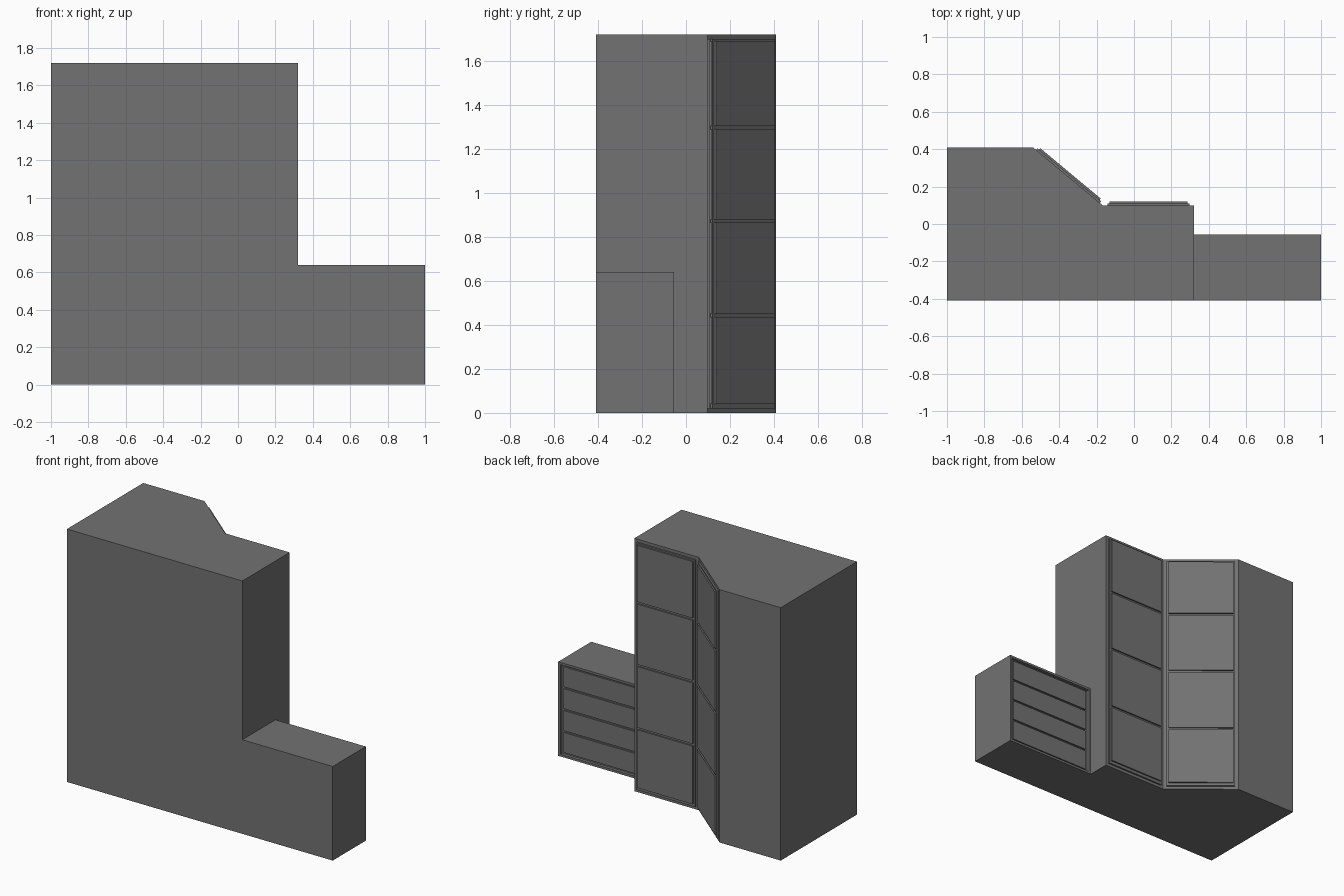
import bpy, bmesh, math
from mathutils import Vector, Matrix

if "Cube" in bpy.data.objects:
    bpy.data.objects.remove(bpy.data.objects["Cube"])

grey = bpy.data.materials.new("dark grey")
grey.diffuse_color = (0.17, 0.17, 0.17, 1)
grey.use_nodes = True
grey.node_tree.nodes["Principled BSDF"].inputs["Base Color"].default_value = grey.diffuse_color


def finish(name, bm):
    bmesh.ops.recalc_face_normals(bm, faces=bm.faces)
    me = bpy.data.meshes.new(name)
    bm.to_mesh(me)
    bm.free()
    me.materials.append(grey)
    ob = bpy.data.objects.new(name, me)
    bpy.context.collection.objects.link(ob)
    return ob


def prism(name, outline, z0, z1):
    bm = bmesh.new()
    f = bm.faces.new([bm.verts.new((x, y, z0)) for x, y in outline])
    top = bmesh.ops.extrude_face_region(bm, geom=[f])["geom"]
    bmesh.ops.translate(bm, vec=(0, 0, z1 - z0),
                        verts=[v for v in top if isinstance(v, bmesh.types.BMVert)])
    return finish(name, bm)


def slab(name, a, b, margin, z0, z1, d0, d1):
    """Plate along wall a-b, trimmed by margin, from depth d0 to d1 outwards."""
    a, b = Vector(a), Vector(b)
    u = (b - a).normalized()
    n = Vector((-u.y, u.x))
    p, q = a + u * margin, b - u * margin
    return prism(name, [p + n * d0, q + n * d0, q + n * d1, p + n * d1], z0, z1)


# Tall corner wardrobe body with a slanted face
A, B, C = (-0.54, 0.41), (-0.165, 0.098), (0.32, 0.098)
prism("wardrobe_body", [(-1, -0.41), (-1, 0.41), A, B, C, (0.32, -0.41)], 0, 1.72)

# Door leaves, each carrying four raised panels
rows = [(0.04, 0.435), (0.45, 0.865), (0.88, 1.29), (1.305, 1.69)]
for label, p, q in (("slanted", A, B), ("straight", B, C)):
    slab(label + "_door", p, q, 0.022, 0.02, 1.70, -0.002, 0.011)
    for i, (z0, z1) in enumerate(rows):
        slab(f"{label}_door_panel_{i + 1}", p, q, 0.034, z0, z1, 0.009, 0.021)

# Low chest: solid core with a shallow frame round the drawer opening
x0, x1, y0, y1, h = 0.32, 1.0, -0.41, -0.055, 0.64
rim, back = 0.022, y1 - 0.02


def box(name, xa, xb, ya, yb, za, zb):
    return prism(name, [(xa, ya), (xb, ya), (xb, yb), (xa, yb)], za, zb)


bm = bmesh.new()
bmesh.ops.create_cube(bm, size=1)
bmesh.ops.scale(bm, vec=(x1 - x0, y1 - y0, h), verts=bm.verts)
bmesh.ops.translate(bm, vec=((x0 + x1) / 2, (y0 + y1) / 2, h / 2), verts=bm.verts)
bm.normal_update()
face = max(bm.faces, key=lambda f: f.normal.y)
bmesh.ops.inset_region(bm, faces=[face], thickness=rim)
inner = bmesh.ops.extrude_face_region(bm, geom=[face])["geom"]
bmesh.ops.translate(bm, vec=(0, back - y1, 0),
                    verts=[v for v in inner if isinstance(v, bmesh.types.BMVert)])
if face.is_valid:
    bmesh.ops.delete(bm, geom=[face], context="FACES_ONLY")
finish("chest_body", bm)

# Four drawer fronts inside the frame
step = (h - 2 * rim) / 4
for i in range(4):
    z = rim + i * step
    box(f"drawer_front_{i + 1}", x0 + rim + 0.012, x1 - rim - 0.012,
        back - 0.002, back + 0.011, z + 0.006, z + step - 0.006)
